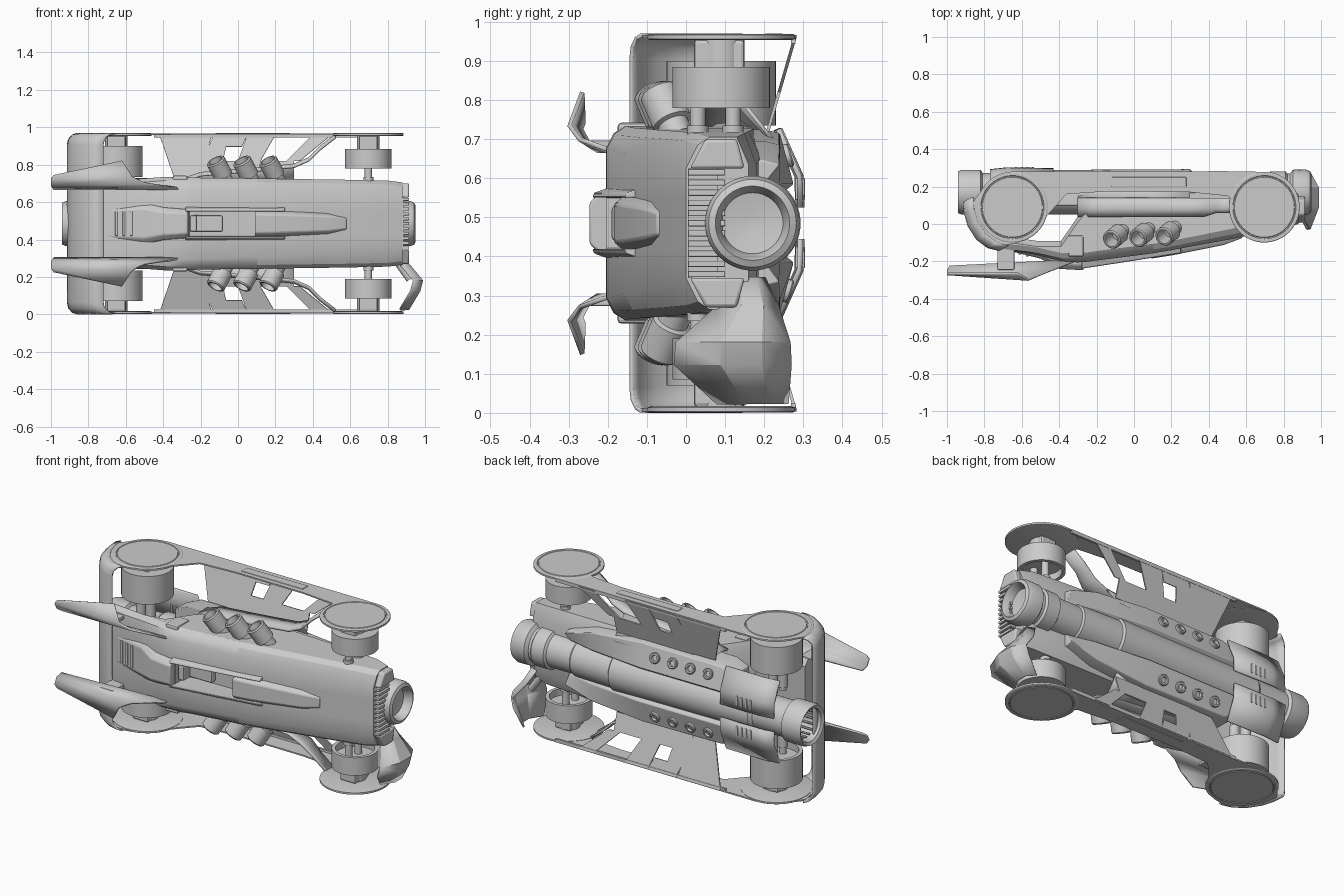
import bpy, bmesh, math
from mathutils import Vector

if "Cube" in bpy.data.objects:
    bpy.data.objects.remove(bpy.data.objects["Cube"])

C = 0.485          # centre plane in z; the car's roof faces -y and its nose +x
SIDES = ((1, "left"), (-1, "right"))


def finish(name, verts, faces, smooth=30, solid=0, bevel=0):
    me = bpy.data.meshes.new(name)
    me.from_pydata(verts, [], faces)
    bm = bmesh.new()
    bm.from_mesh(me)
    bmesh.ops.recalc_face_normals(bm, faces=bm.faces)
    bm.to_mesh(me)
    bm.free()
    ob = bpy.data.objects.new(name, me)
    bpy.context.collection.objects.link(ob)
    if solid:
        m = ob.modifiers.new("solid", 'SOLIDIFY')
        m.thickness, m.offset = solid, 0
    if bevel:
        m = ob.modifiers.new("bevel", 'BEVEL')
        m.width, m.segments, m.limit_method = bevel, 2, 'ANGLE'
    if smooth:
        bpy.ops.object.select_all(action='DESELECT')
        ob.select_set(True)
        bpy.context.view_layer.objects.active = ob
        bpy.ops.object.shade_smooth_by_angle(angle=math.radians(smooth))
    return ob


def loft(name, rings, closed=True, caps=True, **kw):
    n = len(rings[0])
    verts = [p for r in rings for p in r]
    faces = [(i*n+j, i*n+(j+1) % n, (i+1)*n+(j+1) % n, (i+1)*n+j)
             for i in range(len(rings)-1) for j in range(n if closed else n-1)]
    if closed and caps:
        faces += [tuple(range(n)), tuple(range(len(verts)-n, len(verts)))]
    return finish(name, verts, faces, **kw)


def body(name, sections, **kw):
    """Sections (x, [(y, half width)...]) mirrored about the centre plane."""
    return loft(name, [[(x, y, C+w) for y, w in pts] + [(x, y, C-w) for y, w in reversed(pts)]
                       for x, pts in sections], **kw)


def lathe(name, origin, axis, profile, seg=40, **kw):
    """Revolve (distance along axis, radius) points."""
    o, q = Vector(origin), Vector(axis).to_track_quat('Z', 'Y')
    return loft(name, [[o + q @ Vector((r*math.cos(math.tau*k/seg), r*math.sin(math.tau*k/seg), d))
                        for k in range(seg)] for d, r in profile], **kw)


def box(name, lo, hi, bevel=0):
    r = [[(x, lo[1], lo[2]), (x, hi[1], lo[2]), (x, hi[1], hi[2]), (x, lo[1], hi[2])] for x in (lo[0], hi[0])]
    return loft(name, r, smooth=0, bevel=bevel)


def side_box(name, s, x, y, w, bevel=0):
    z = sorted((C+s*w[0], C+s*w[1]))
    return box(name, (x[0], y[0], z[0]), (x[1], y[1], z[1]), bevel)


# main hull; g is the depth of the cockpit trough
def hull_sec(x, yt, wt, ys, wm, yb, wb, g=0):
    return x, [(yt+g, .064), (yt, .066), (yt, wt), (ys-.02, wm-.02), (ys+.01, wm), (yb-.03, wm), (yb, wb)]


body("hull", [hull_sec(*s) for s in (
    (-.73, -.13, .17, -.11, .235, -.06, .2), (-.52, -.165, .18, -.135, .24, -.09, .2),
    (-.39, -.2, .19, -.165, .25, -.09, .2), (-.3, -.205, .19, -.165, .25, .04, .2),
    (-.265, -.203, .19, -.163, .249, .08, .2), (-.26, -.203, .19, -.163, .249, .085, .2, .11),
    (-.2, -.195, .19, -.155, .245, .2, .2, .11), (.1, -.157, .18, -.117, .242, .2, .19, .08),
    (.105, -.156, .18, -.116, .242, .2, .19), (.2, -.14, .18, -.1, .24, .2, .19),
    (.55, -.075, .16, -.03, .235, .19, .17), (.8, -.02, .15, .02, .23, .18, .15),
    (.88, .0, .14, .05, .22, .16, .15))])


# roof hump, hood bump and the rails beside the cockpit
def hump(name, secs):
    body(name, [(x, [(yt, w*.7), (yt+.025, w), (yb, w*1.15)]) for x, yt, w, yb in secs], bevel=.006)


hump("roof_hump", ((-.7, -.135, .1, -.09), (-.5, -.185, .11, -.1), (-.4, -.24, .085, -.12), (-.27, -.247, .075, -.12)))
hump("hood_bump", ((.09, -.185, .07, -.09), (.2, -.168, .068, -.09), (.48, -.112, .055, -.04), (.58, -.075, .04, -.02)))
for s, tag in SIDES:
    loft(tag+"_cockpit_rail", [[(x, y, C+s*.066), (x, y+.005, C+s*.078), (x, y+.07, C+s*.1), (x, y+.07, C+s*.066)]
                               for x, y in ((-.28, -.24), (-.05, -.205), (.25, -.157))], bevel=.003)
box("seat", (-.25, -.13, C-.045), (-.08, -.085, C+.045), .012)
box("seat_back", (-.258, -.19, C-.045), (-.22, -.08, C+.045), .01)
for x in (-.65, -.61, -.57):
    y = -.135 - (x+.7)*.25
    box("roof_slot", (x-.007, y-.006, C-.065), (x+.007, y+.02, C+.065), .003)

# front grille and nose corners
box("grille_back", (.83, .005, C-.14), (.885, .08, C+.14))
for k in range(11):
    z = C-.13 + k*.026
    box("grille_slat", (.87, .005, z-.008), (.915, .1, z+.008), .003)
for s, tag in SIDES:
    loft(tag+"_nose_corner", [[(x, a, C+s*w) for a, w in ((.01, .14), (.05, .215), (.13, .215), (.15, .14))]
                              for x in (.85, .915)], bevel=.008)

# central jet tube
lathe("jet_tube", (0, .17, C), (1, 0, 0), (
    (-.82, .05), (-.82, .085), (-.93, .095), (-.94, .112), (-.92, .12), (-.82, .12), (-.81, .103), (-.62, .103),
    (-.6, .118), (.3, .123), (.31, .112), (.56, .106), (.57, .098), (.72, .098), (.73, .112), (.81, .112),
    (.82, .1), (.835, .1), (.85, .12), (.92, .121), (.942, .112), (.95, .095), (.93, .085), (.9, .078), (.89, .02)), seg=56)
for k in range(16):
    a = math.tau*k/16
    o = Vector((-.9, .17+.078*math.cos(a), C+.078*math.sin(a)))
    lathe("nozzle_vane", o, (1, 0, 0), ((0, .006), (.08, .006)), seg=6)

# belly plates either side of the tube
body("belly", [(x, [(.1, w), (.2, w), (.24, w-.01), (y, .1), (y-.05, .06)])
               for x, w, y in ((-.48, .2, .275), (-.4, .235, .275), (.12, .24, .275), (.45, .21, .24), (.62, .16, .2))],
     bevel=.004)

# rear shell wrapping the tail
prof = [(-.72, -.14), (-.78, -.125), (-.84, -.08), (-.885, -.01), (-.905, .06), (-.91, .12)]
cols = [(-.48, .05), (-.472, .025), (-.45, .006), (-.42, 0)]
cols += [(-w, d) for w, d in reversed(cols)]
loft("rear_shell", [[(x+d, y+d*.5, C+w) for x, y in prof] for w, d in cols], closed=False, solid=.01, smooth=40)

panel = [(-.65, .282), (-.77, .235), (-.83, .16), (-.86, .12), (-.84, 0), (-.79, -.07), (-.7, -.115), (-.62, -.1),
         (-.52, -.04), (-.46, .05), (-.36, .16), (-.13, .175), (.3, .17), (.5, .15), (.6, .09), (.75, .09), (.7, .278)]
for s, tag in SIDES:
    # side rail plate with raised strip
    loft(tag+"_side_panel", [[(x, y, C+s*w) for x, y in panel] for w in (.473, .481)], smooth=0)
    side_box(tag+"_rail_strip", s, (-.12, .28), (.2, .25), (.478, .4845), .003)
    side_box(tag+"_rail_flange", s, (-.45, .65), (.268, .28), (.46, .481))

    # wheels: drum, knuckle, cover disc and axles
    for end, x, rd, w0, w1 in (("rear", -.65, .14, .25, .415), ("front", .697, .125, .295, .4)):
        r = .189
        lathe(f"{tag}_{end}_drum", (x, .09, C), (0, 0, s), (
            (w0+.04, .05), (w0+.04, rd-.02), (w0, rd-.02), (w0, rd), (w1, rd), (w1, .06), (.475, .06)))
        lathe(f"{tag}_{end}_cover", (x, .09, C), (0, 0, s), (
            (.468, r-.01), (.471, r), (.481, r), (.484, r-.005), (.484, r-.02), (.481, r-.022),
            (.481, r-.027), (.484, r-.029)), seg=56)
        for y in (.03, .12):
            lathe(f"{tag}_{end}_axle", (x, y, C), (0, 0, s), ((.08, .02), (w0+.06, .02)), seg=16)
            lathe(f"{tag}_{end}_axle_sleeve", (x, y, C), (0, 0, s), ((.1, .027), (.25, .027)), seg=16)
        side_box(f"{tag}_{end}_knuckle", s, (x-.05, x+.05), (.02, .15), (w1-.02, .47), .01)

    # exhaust pipes
    for k in range(3):
        x, y = -.06+.14*k, -.035+.008*k
        lathe(tag+"_exhaust", (x, y, C+s*.22), (-.055, -.045, s*.105), (
            (0, .04), (.04, .04), (.045, .052), (.135, .052), (.142, .046), (.142, .038), (.06, .034), (.06, .01)), seg=28)

    # ledge that runs along the hull and sweeps out to the rail
    path = [(-.3, .235), (-.2, .27), (.1, .295), (.3, .315), (.38, .35), (.44, .41), (.52, .472)]
    loft(tag+"_ledge", [[(x, .04+.02*(i > 4), C+s*(w-.012)), (x, .08, C+s*w), (x, .14, C+s*w)]
                        for i, (x, w) in enumerate(path)], closed=False, solid=.012, smooth=40)
    loft(tag+"_ledge_floor", [[(x, .14, C+s*w), (x, .24, C+s*.19)] for x, w in path[:4]],
         closed=False, solid=.01)

    # floor panels joining hull to rail, with windows left open
    def strip(a, b, c, d, w0, w1):
        f = [(x, .225+(w-.29)*.29, C+s*w) for x, w in ((a, w0), (b, w0), (d, w1), (c, w1))]
        finish(tag+"_floor_panel", f, [(0, 1, 2, 3)], smooth=0, solid=.008)
    strip(-.34, -.2, -.42, -.14, .24, .475)
    strip(-.2, .3, -.18, .3, .235, .335)
    strip(-.19, -.08, -.13, -.05, .335, .475)
    strip(-.08, .02, -.06, .05, .41, .475)
    strip(.0, .12, .05, .2, .335, .475)
    strip(.26, .33, .4, .5, .335, .475)

    # belly bolts and slotted rear plates
    for k in range(4):
        lathe(tag+"_belly_bolt", (.02-.115*k, .25, C+s*.17), (0, 1, s*.3), (
            (0, .03), (.016, .03), (.02, .026), (.02, .017), (.008, .015), (.008, .005)), seg=20)
    plate = [(.296, .04), (.294, .12), (.24, .24)]
    loft(tag+"_rear_plate", [[(x, y-dy, C+s*w) for y, w in plate]
                             for x, dy in ((-.43, .004), (-.68, 0), (-.77, .01))], closed=False, solid=.014)
    for k in range(4):
        x = -.54-.03*k
        side_box(tag+"_plate_slot", s, (x-.006, x+.006), (.28, .304), (.06, .115), .002)

    # rear winglets on pylons
    back = [(-.985, -.225, .185), (-1, -.25, .205), (-1, -.268, .24), (-.985, -.262, .258)]
    front = [(-.29, -.19, .185), (-.5, -.272, .215), (-.565, -.298, .25), (-.62, -.265, .335)]
    loft(tag+"_winglet", [[(x, y, C+s*w) for x, y, w in row] for row in (back, front)],
         closed=False, solid=.012, smooth=50)
    side_box(tag+"_winglet_pylon", s, (-.73, -.64), (-.245, -.09), (.19, .212), .004)
    side_box(tag+"_shoulder_band", s, (-.35, -.27), (-.175, -.06), (.2, .257), .01)

# single front fender on the right side, with its strut
fender = [(.345, .87, .12, .2), (.27, .91, .08, .235), (.18, .985, -.025, .265), (.125, .97, -.03, .268), (.025, .91, .08, .26)]
loft("front_fender", [[(x-.045, a, z), (x, a*.6+b*.4, z), (x, a*.25+b*.75, z), (x-.04, b, z)] for z, x, a, b in fender],
     closed=False, solid=.01, smooth=20)
lathe("fender_strut", (.82, .12, C-.16), (.1, 0, -.14), ((0, .02), (.17, .02)), seg=16)
